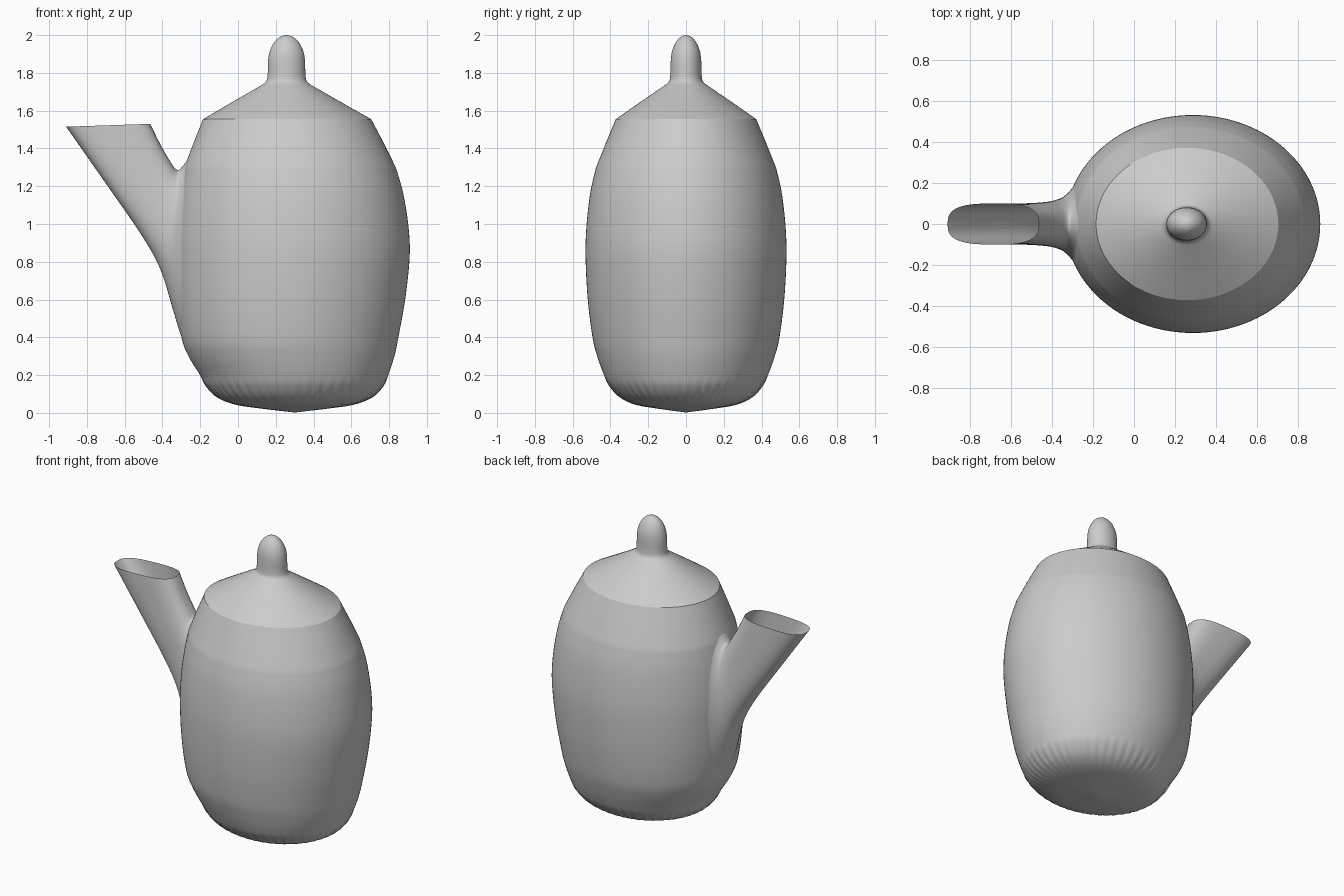
import bpy, bmesh, math

if "Cube" in bpy.data.objects:
    bpy.data.objects.remove(bpy.data.objects["Cube"])

SEG = 192


def smooth_rows(rows, steps):
    """Catmull-Rom resampling of rows of numbers."""
    out = []
    for i in range(len(rows) - 1):
        a, b = rows[max(i - 1, 0)], rows[i]
        c, d = rows[i + 1], rows[min(i + 2, len(rows) - 1)]
        for s in range(steps):
            t = s / steps
            out.append([0.5 * (2 * q + (r - p) * t + (2 * p - 5 * q + 4 * r - u) * t * t
                               + (3 * q - p - 3 * r + u) * t ** 3)
                        for p, q, r, u in zip(a, b, c, d)])
    out.append(list(rows[-1]))
    return out


def skin(bm, rings):
    """Bridge equal closed rings of points with quads."""
    loops = [[bm.verts.new(p) for p in ring] for ring in rings]
    for lo, hi in zip(loops, loops[1:]):
        n = len(lo)
        for i in range(n):
            bm.faces.new((lo[i], lo[(i + 1) % n], hi[(i + 1) % n], hi[i]))


def finish(bm, name):
    bmesh.ops.remove_doubles(bm, verts=bm.verts, dist=1e-5)
    me = bpy.data.meshes.new(name)
    bm.to_mesh(me)
    bm.free()
    ob = bpy.data.objects.new(name, me)
    bpy.context.collection.objects.link(ob)
    bpy.ops.object.select_all(action='DESELECT')
    ob.select_set(True)
    bpy.context.view_layer.objects.active = ob
    bpy.ops.object.shade_smooth_by_angle(angle=math.radians(35))
    return ob


def oval(row):
    """Horizontal oval ring from (z, centre x, x radius, y radius), fluted near the foot."""
    z, cx, rx, ry = row
    flute = 0.009 * max(0, 1 - abs(z - 0.10) / 0.10)
    ring = []
    for i in range(SEG):
        a = 2 * math.pi * i / SEG
        k = 1 + flute * math.cos(48 * a)
        ring.append((cx + rx * k * math.cos(a), ry * k * math.sin(a), z))
    return ring


# Pot body: soft belly, straight shoulder
belly = smooth_rows([
    (0.002, 0.30, 0.0, 0.0), (0.022, 0.30, 0.17, 0.146), (0.043, 0.30, 0.31, 0.265),
    (0.08, 0.30, 0.405, 0.345), (0.14, 0.30, 0.467, 0.403), (0.2, 0.297, 0.498, 0.434),
    (0.3, 0.283, 0.545, 0.47), (0.4, 0.275, 0.574, 0.495), (0.6, 0.28, 0.605, 0.52),
    (0.83, 0.287, 0.622, 0.532), (1.0, 0.286, 0.615, 0.526), (1.17, 0.282, 0.591, 0.506),
    (1.3, 0.275, 0.56, 0.476)], 6)
shoulder = smooth_rows([(1.3, 0.275, 0.56, 0.476), (1.43, 0.268, 0.503, 0.424),
                        (1.555, 0.26, 0.445, 0.372)], 4)
profile = belly[:-1] + shoulder


def body_x(y, z):
    """Left-hand surface of the body at (y, z)."""
    for lo, hi in zip(profile, profile[1:]):
        if lo[0] <= z <= hi[0]:
            t = (z - lo[0]) / (hi[0] - lo[0])
            cx, rx, ry = [lo[k] + (hi[k] - lo[k]) * t for k in (1, 2, 3)]
            return cx - rx * math.sqrt(1 - (y / ry) ** 2)


ROOT_Z, ROOT_H, ROOT_W = 0.87, 0.46, 0.185
bm = bmesh.new()
skin(bm, [oval(r) for r in profile])
# Opening behind the spout
hole = []
for f in bm.faces:
    c = f.calc_center_median()
    if c.x < 0 and ((c.z - ROOT_Z) / ROOT_H) ** 2 + (c.y / ROOT_W) ** 2 < 0.88:
        hole.append(f)
bmesh.ops.delete(bm, geom=hole, context='FACES')
finish(bm, "pot_body")

# Lid with rounded knob
lid_rows = [(1.555, 0.26, 0.445, 0.372), (1.65, 0.257, 0.28, 0.236)]
lid_rows += smooth_rows([
    (1.735, 0.257, 0.132, 0.112), (1.755, 0.257, 0.108, 0.09), (1.79, 0.257, 0.1, 0.083),
    (1.86, 0.257, 0.098, 0.081), (1.91, 0.257, 0.09, 0.075), (1.955, 0.257, 0.07, 0.058),
    (1.985, 0.257, 0.042, 0.035), (1.997, 0.257, 0.018, 0.015), (2.0, 0.257, 0.0, 0.0)], 4)
bm = bmesh.new()
skin(bm, [oval(r) for r in lid_rows])
finish(bm, "lid")

# Open spout: lower edge x,z / upper edge x,z / half width / squareness
stations = smooth_rows([
    (-0.315, 0.41, -0.28, 1.33, 0.185, 2.0), (-0.36, 0.60, -0.308, 1.29, 0.14, 2.1),
    (-0.42, 0.78, -0.328, 1.29, 0.118, 2.3), (-0.52, 0.955, -0.355, 1.325, 0.106, 2.5),
    (-0.70, 1.215, -0.405, 1.41, 0.1, 2.7), (-0.91, 1.515, -0.465, 1.53, 0.1, 2.9)], 8)
rings = []
for n, (bx, bz, tx, tz, w, e) in enumerate(stations):
    ring = []
    for i in range(96):
        a = 2 * math.pi * i / 96
        c, s = math.cos(a), math.sin(a)
        u = 0.5 + 0.5 * math.copysign(abs(c) ** (2 / e), c)
        y = w * math.copysign(abs(s) ** (2 / e), s)
        x, z = bx + (tx - bx) * u, bz + (tz - bz) * u
        # Wrap the root onto the body and fade out along the spout
        blend = max(0, 1 - n / 8) ** 2
        if blend:
            x += (body_x(y, z) - x) * blend
        ring.append((x, y, z))
    rings.append(ring)
bm = bmesh.new()
skin(bm, rings)
bmesh.ops.recalc_face_normals(bm, faces=bm.faces)
finish(bm, "spout")
